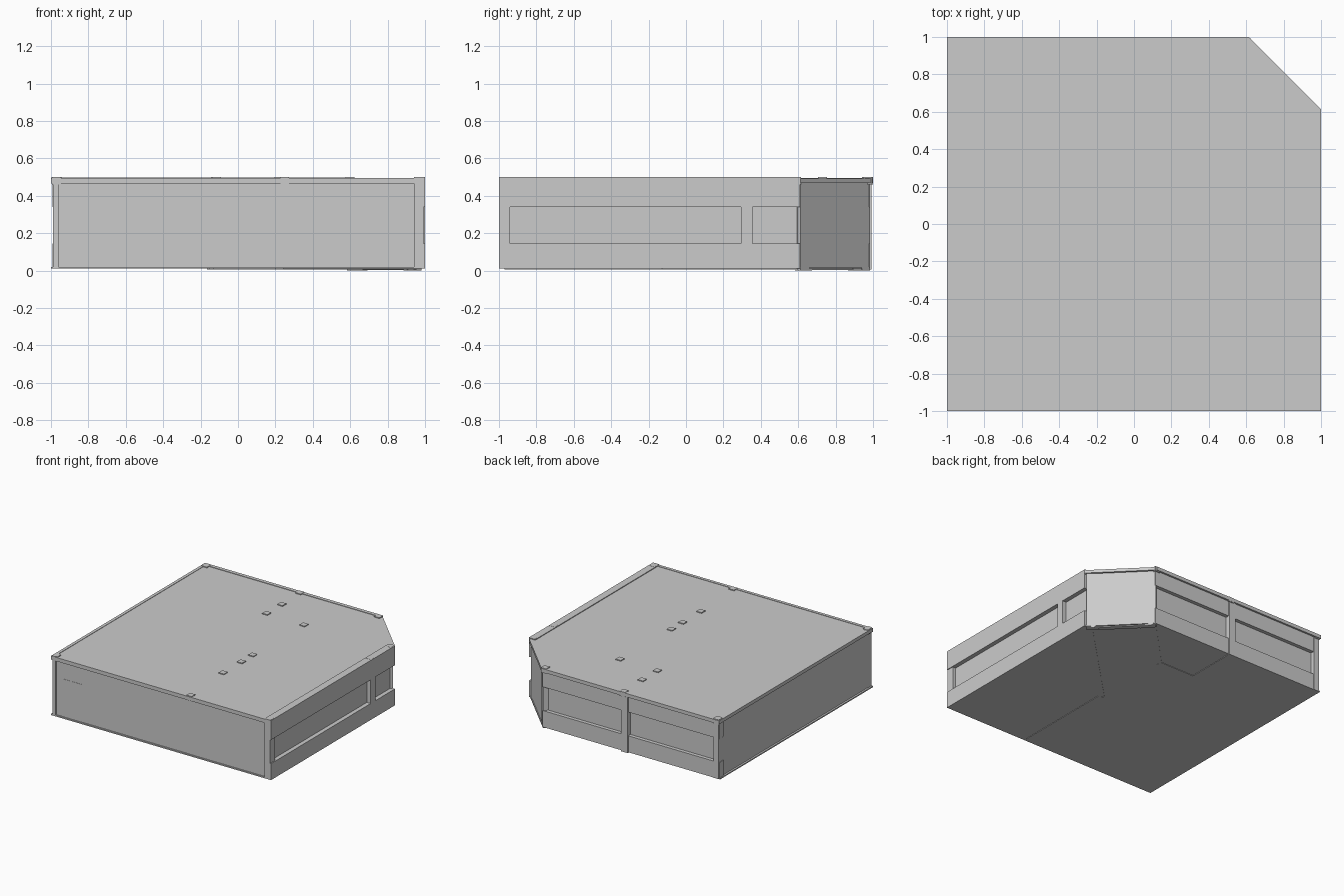
import bpy, bmesh, math
from mathutils import Vector

if "Cube" in bpy.data.objects:
    bpy.data.objects.remove(bpy.data.objects["Cube"])


def mesh_object(name, bm):
    bmesh.ops.recalc_face_normals(bm, faces=bm.faces)
    me = bpy.data.meshes.new(name)
    bm.to_mesh(me)
    bm.free()
    ob = bpy.data.objects.new(name, me)
    bpy.context.collection.objects.link(ob)
    return ob


def prism(name, pts, z0, z1):
    bm = bmesh.new()
    face = bm.faces.new([bm.verts.new((x, y, z0)) for x, y in pts])
    ext = bmesh.ops.extrude_face_region(bm, geom=[face], use_keep_orig=True)
    verts = [v for v in ext["geom"] if isinstance(v, bmesh.types.BMVert)]
    bmesh.ops.translate(bm, verts=verts, vec=(0, 0, z1 - z0))
    return mesh_object(name, bm)


def box(name, x0, x1, y0, y1, z0, z1):
    return prism(name, [(x0, y0), (x1, y0), (x1, y1), (x0, y1)], z0, z1)


def strip(name, a, b, width, z0, z1):
    """Straight wall from a to b with the given thickness."""
    a, b = Vector(a), Vector(b)
    d = (b - a).normalized()
    n = Vector((-d.y, d.x)) * width / 2
    return prism(name, [a - n, b - n, b + n, a + n], z0, z1)


def outline(left, right, front, back, corner):
    """Square plan with the back right corner cut along x + y = corner."""
    return [(left, front), (right, front), (right, corner - right),
            (corner - back, back), (left, back)]


# Main body, its faces form the plain walls and the window glass
prism("wall_shell", outline(-.985, .965, -.988, .955, 1.59), .012, .47)
prism("floor_slab", outline(-1, .995, -1, .985, 1.60), .01, .02)
prism("roof_slab", outline(-1, 1, -1, 1, 1.612), .468, .493)

# Raised roof rims
box("roof_rim_back", -1, .612, .97, 1, .468, .497)
box("roof_rim_right", .97, 1, -1, .612, .468, .499)
box("roof_rim_front", -1, 1, -1, -.975, .465, .496)
box("roof_rim_left", -1, -.975, -1, 1, .468, .496)

# Right wall: bands above and below the windows
box("right_lower_band", .94, 1, -1, .61, .01, .145)
box("right_upper_band", .94, 1, -1, .61, .34, .499)
box("right_front_pier", .94, .993, -1, -.94, .01, .49)
box("right_window_pier", .94, 1, .295, .355, .01, .499)

# Back wall: same bands, on a slightly inset plane
box("back_lower_band", -.993, .615, .93, .985, .01, .145)
box("back_upper_band", -.993, .615, .93, .985, .34, .47)
box("back_middle_pier", -.165, -.105, .93, .992, .005, .49)

# Corner posts
box("front_left_post", -.988, -.96, -1, -.94, .01, .5)
box("front_right_post", .945, .993, -1, -.94, .01, .5)
box("back_left_post", -.988, -.94, .94, .988, .01, .5)

# Front wall: thin panel seam and side door
box("front_wall_panel", .25, .945, -.99, -.97, .02, .466)
box("side_door", -.89, -.72, -.99, -.97, .02, .33)


# Entrance on the cut corner, placed by y along the diagonal
def entrance(name, y0, y1, out, z0, z1):
    ins = Vector((out - .02, out - .02))
    return strip(name, Vector((1.59 - y0, y0)) + ins, Vector((1.59 - y1, y1)) + ins,
                 .04, z0, z1)


entrance("entrance_post_right", .61, .655, .008, .0, .47)
entrance("entrance_post_left", .94, .982, .008, .0, .47)
entrance("entrance_jamb_right", .655, .675, .004, .0, .47)
entrance("entrance_jamb_left", .895, .94, .004, .0, .47)
entrance("entrance_door", .675, .895, .002, .003, .335)

# Inner partitions, showing as low ridges under the floor
rooms = [[(.22, -.97), (.22, -.12), (.95, .61)],
         [(.61, .95), (.21, .54), (-.13, .54), (-.13, .96)]]
for path in rooms:
    for i, (a, b) in enumerate(zip(path, path[1:])):
        strip(f"partition_{i}", a, b, .045, .006, .46)

# Column heads poking through the roof
columns = [(-.115, .536), (-.114, .731), (.229, .529), (.22, -.123), (.22, -.271),
           (.22, -.507), (.25, -.97), (-.12, .975), (.97, .33), (-.97, -.97),
           (.97, -.97), (-.97, .97), (.97, .59), (.6, .97)]
for i, (x, y) in enumerate(columns):
    box(f"column_{i}", x - .024, x + .024, y - .024, y + .024, .46, .5)
